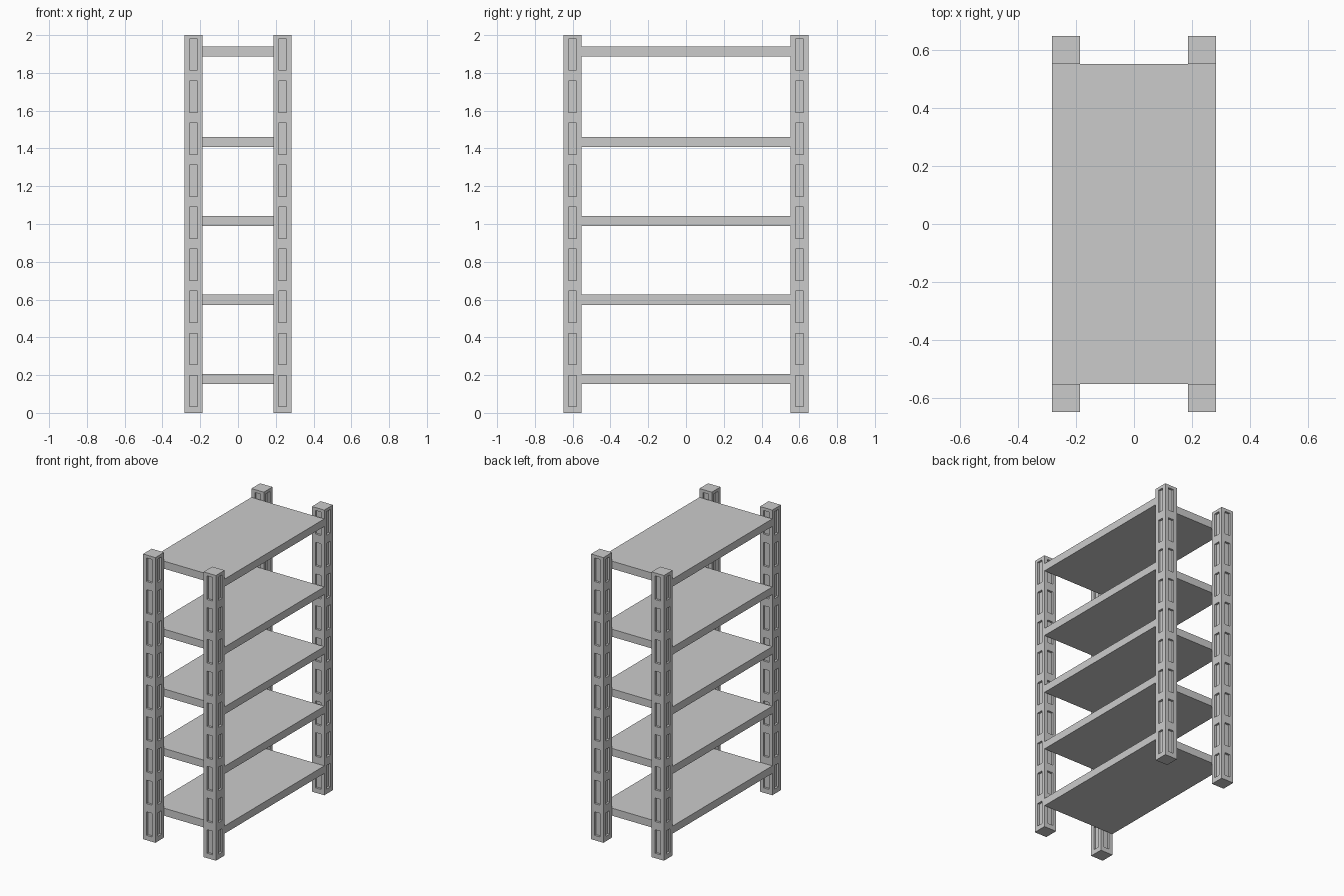
import bpy, bmesh
from mathutils import Vector

if "Cube" in bpy.data.objects:
    bpy.data.objects.remove(bpy.data.objects["Cube"])

POST = 0.096          # post width
PX, PY = 0.235, 0.6005  # post centres
SLOT_W, SLOT_H, DEPTH = 0.043, 0.165, 0.015
SLOTS = [0.034 + 0.2225 * i for i in range(9)]


def finish(bm, name):
    bmesh.ops.recalc_face_normals(bm, faces=bm.faces)
    mesh = bpy.data.meshes.new(name)
    bm.to_mesh(mesh)
    bm.free()
    obj = bpy.data.objects.new(name, mesh)
    bpy.context.collection.objects.link(obj)
    return obj


def box(size, centre):
    bm = bmesh.new()
    bmesh.ops.create_cube(bm, size=1)
    bmesh.ops.scale(bm, vec=size, verts=bm.verts)
    bmesh.ops.translate(bm, vec=centre, verts=bm.verts)
    return bm


def cut(bm, axis, value):
    co, no = Vector((0, 0, 0)), Vector((0, 0, 0))
    co[axis], no[axis] = value, 1
    bmesh.ops.bisect_plane(bm, geom=bm.verts[:] + bm.edges[:] + bm.faces[:],
                           plane_co=co, plane_no=no)


# Square post with a column of recessed slots on all four sides
def make_post(name, x, y):
    bm = box((POST, POST, 2), (0, 0, 1))
    for axis in (0, 1):
        for s in (-1, 1):
            cut(bm, axis, s * SLOT_W / 2)
    for z in SLOTS:
        cut(bm, 2, z)
        cut(bm, 2, z + SLOT_H)
    bm.normal_update()
    panels = []
    for f in bm.faces:
        c = f.calc_center_median()
        if (abs(f.normal.z) < 0.1 and min(abs(c.x), abs(c.y)) < 0.01
                and any(z < c.z < z + SLOT_H for z in SLOTS)):
            panels.append(f)
    for f in bmesh.ops.extrude_discrete_faces(bm, faces=panels)["faces"]:
        bmesh.ops.translate(bm, vec=-f.normal * DEPTH, verts=f.verts)
    bmesh.ops.translate(bm, vec=(x, y, 0), verts=bm.verts)
    finish(bm, name)


for side, sx in (("left", -1), ("right", 1)):
    for end, sy in (("front", -1), ("back", 1)):
        make_post(f"{end}_{side}_post", sx * PX, sy * PY)

# Flat shelves held between the front and back posts
for i, z in enumerate((0.18, 0.599, 1.016, 1.435, 1.912)):
    finish(box((0.566, 1.105, 0.053), (0, 0, z)), f"shelf_{i + 1}")
